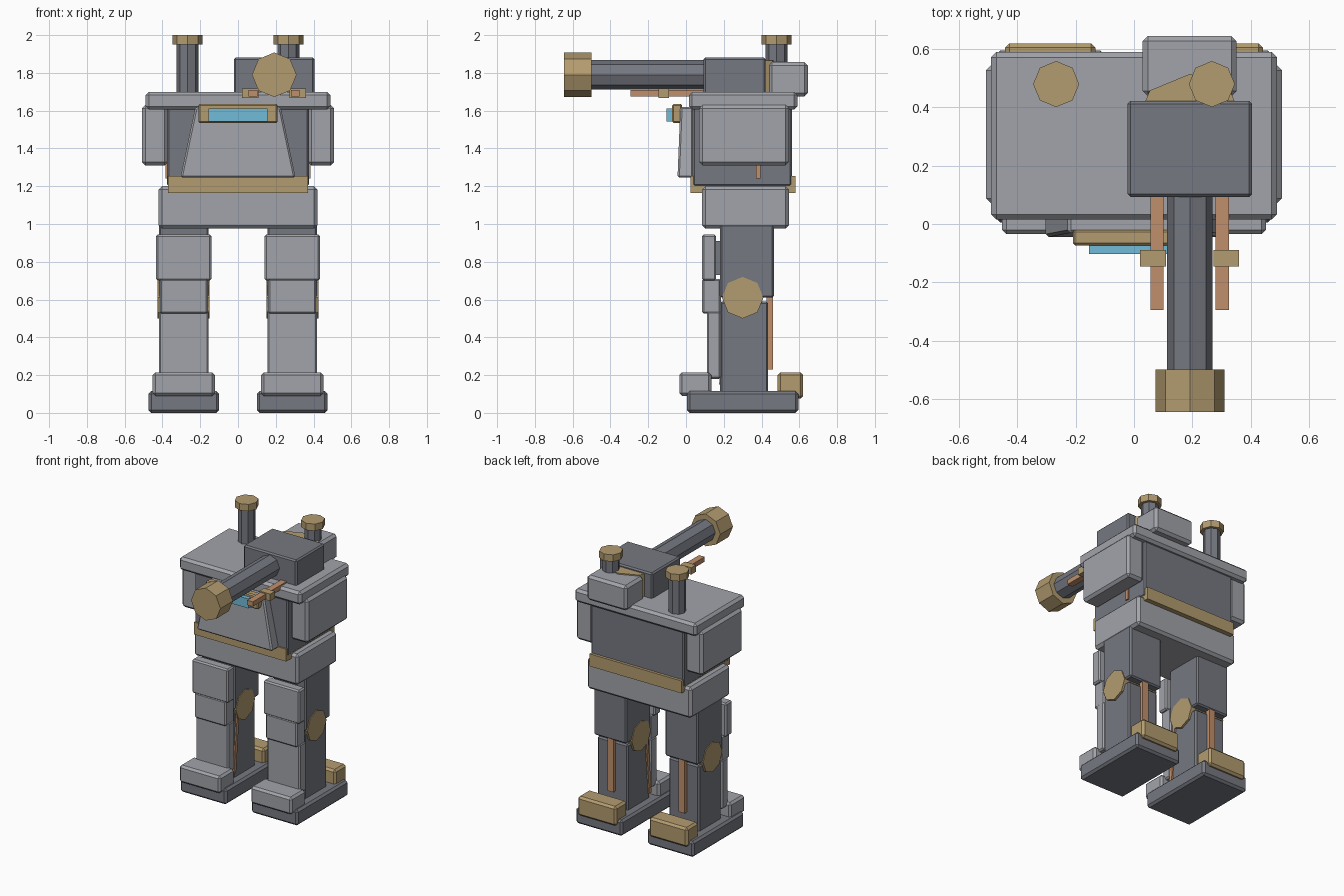
import bpy, bmesh, math
from mathutils import Vector, Matrix

if "Cube" in bpy.data.objects:
    bpy.data.objects.remove(bpy.data.objects["Cube"])


def material(name, rgb):
    m = bpy.data.materials.new(name)
    m.diffuse_color = (*rgb, 1)
    m.use_nodes = True
    m.node_tree.nodes["Principled BSDF"].inputs["Base Color"].default_value = m.diffuse_color
    return m


LIGHT = material("light_grey", (0.36, 0.37, 0.40))
DARK = material("dark_grey", (0.18, 0.19, 0.22))
TAN = material("tan", (0.45, 0.33, 0.16))
COPPER = material("copper", (0.53, 0.28, 0.15))
BLUE = material("blue_glass", (0.17, 0.50, 0.70))


def finish(name, bm, mat):
    me = bpy.data.meshes.new(name)
    bmesh.ops.recalc_face_normals(bm, faces=bm.faces)
    bm.to_mesh(me)
    bm.free()
    me.materials.append(mat)
    ob = bpy.data.objects.new(name, me)
    bpy.context.collection.objects.link(ob)
    return ob


def box(name, x, y, z, mat, bevel=0.0, top_x=1.0, top_front=0.0, lean=0.0):
    """Box from ranges; the top may narrow in x, move its front, or lean in y."""
    bm = bmesh.new()
    bmesh.ops.create_cube(bm, size=1)
    cx = sum(x) / 2
    for v in bm.verts:
        top, front = v.co.z > 0, v.co.y < 0
        half = abs(x[1] - x[0]) * v.co.x * (top_x if top else 1)
        yy = y[0] if front else y[1]
        if top:
            yy += lean + (top_front if front else 0)
        v.co = Vector((cx + half, yy, z[1] if top else z[0]))
    if bevel:
        bmesh.ops.bevel(bm, geom=bm.edges[:], offset=bevel, segments=1,
                        affect='EDGES', profile=0.5)
    return finish(name, bm, mat)


def octagon(name, a, b, r, mat):
    """Eight-sided cylinder from point a to b with corners on the axes."""
    a, b = Vector(a), Vector(b)
    d = b - a
    bm = bmesh.new()
    bmesh.ops.create_cone(bm, cap_ends=True, segments=8, radius1=r, radius2=r,
                          depth=d.length)
    rot = d.to_track_quat('Z', 'Y').to_matrix().to_4x4()
    bmesh.ops.transform(bm, matrix=Matrix.Translation((a + b) / 2) @ rot, verts=bm.verts)
    return finish(name, bm, mat)


for s, side in ((-1, "left"), (1, "right")):
    def around(half, c=0.287):
        return (s * c - half, s * c + half)

    def span(a, b):
        return tuple(sorted((s * a, s * b)))

    # Feet
    box(f"{side}_foot", around(0.187), (0.005, 0.595), (0, 0.115), DARK, 0.015)
    box(f"{side}_toe", around(0.165), (-0.035, 0.135), (0.09, 0.215), LIGHT, 0.015)
    box(f"{side}_heel", around(0.155), (0.485, 0.62), (0.075, 0.215), TAN, 0.015)
    # Legs
    box(f"{side}_shin", around(0.122), (0.18, 0.435), (0.10, 0.59), DARK, 0.01)
    box(f"{side}_thigh", around(0.132), (0.18, 0.465), (0.61, 1.0), DARK, 0.01)
    box(f"{side}_shin_plate", around(0.132), (0.11, 0.185), (0.18, 0.54), LIGHT, 0.01)
    box(f"{side}_knee_plate", around(0.127), (0.085, 0.185), (0.525, 0.71), LIGHT, 0.01)
    box(f"{side}_thigh_plate", around(0.146), (0.085, 0.16), (0.70, 0.945), LIGHT, 0.01)
    box(f"{side}_thigh_plate_mount", around(0.09), (0.15, 0.19), (0.73, 0.91), DARK)
    octagon(f"{side}_knee_joint", (s * 0.15, 0.30, 0.61), (s * 0.425, 0.30, 0.61), 0.11, TAN)
    # Leg pistons
    box(f"{side}_calf_piston", around(0.024), (0.425, 0.46), (0.23, 0.62), COPPER)
    box(f"{side}_inner_piston", span(0.155, 0.175), (0.175, 0.20), (0.15, 0.60), COPPER, lean=0.04)
    # Shoulders, side pipes
    box(f"{side}_shoulder", span(0.37, 0.508), (0.07, 0.545), (1.31, 1.63), LIGHT, 0.018)
    box(f"{side}_side_pipe", span(0.36, 0.385), (0.37, 0.395), (1.24, 1.40), COPPER)
    # Exhaust stacks
    octagon(f"{side}_stack", (s * 0.267, 0.48, 1.68), (s * 0.267, 0.48, 1.96), 0.058, DARK)
    octagon(f"{side}_stack_cap", (s * 0.267, 0.48, 1.95), (s * 0.267, 0.48, 2.0), 0.079, TAN)
    # Gun side rails and clamps
    gx = 0.191 + s * 0.112
    box(f"{side}_gun_rail", (gx - 0.023, gx + 0.023), (-0.295, 0.12), (1.675, 1.71), COPPER)
    cx = 0.191 + s * 0.126
    box(f"{side}_rail_clamp", (cx - 0.044, cx + 0.044), (-0.145, -0.09), (1.668, 1.718), TAN)

# Body
box("pelvis", (-0.42, 0.42), (0.085, 0.545), (0.975, 1.20), LIGHT, 0.018)
box("belt", (-0.37, 0.37), (0.025, 0.58), (1.165, 1.255), TAN)
box("torso", (-0.375, 0.375), (0.035, 0.56), (1.20, 1.63), DARK, 0.01)
box("top_deck", (-0.49, 0.49), (0.015, 0.59), (1.605, 1.70), LIGHT, 0.018)
box("chest_plate", (-0.305, 0.305), (-0.045, 0.04), (1.245, 1.62), LIGHT, 0.01,
    top_x=0.74, top_front=0.015)
box("visor_frame", (-0.21, 0.21), (-0.073, -0.02), (1.535, 1.635), TAN, 0.008)
box("visor_glass", (-0.155, 0.155), (-0.103, -0.065), (1.543, 1.612), BLUE)

# Roof gun
octagon("turret_ring", (0.192, 0.32, 1.68), (0.192, 0.32, 1.865), 0.195, TAN)
box("gun_housing", (-0.022, 0.405), (0.093, 0.422), (1.68, 1.882), DARK, 0.01)
box("gun_counterweight", (0.03, 0.352), (0.438, 0.645), (1.675, 1.857), LIGHT, 0.018)
octagon("gun_barrel", (0.192, 0.15, 1.79), (0.192, -0.52, 1.79), 0.078, DARK)
octagon("gun_muzzle", (0.192, -0.50, 1.79), (0.192, -0.645, 1.79), 0.118, TAN)
